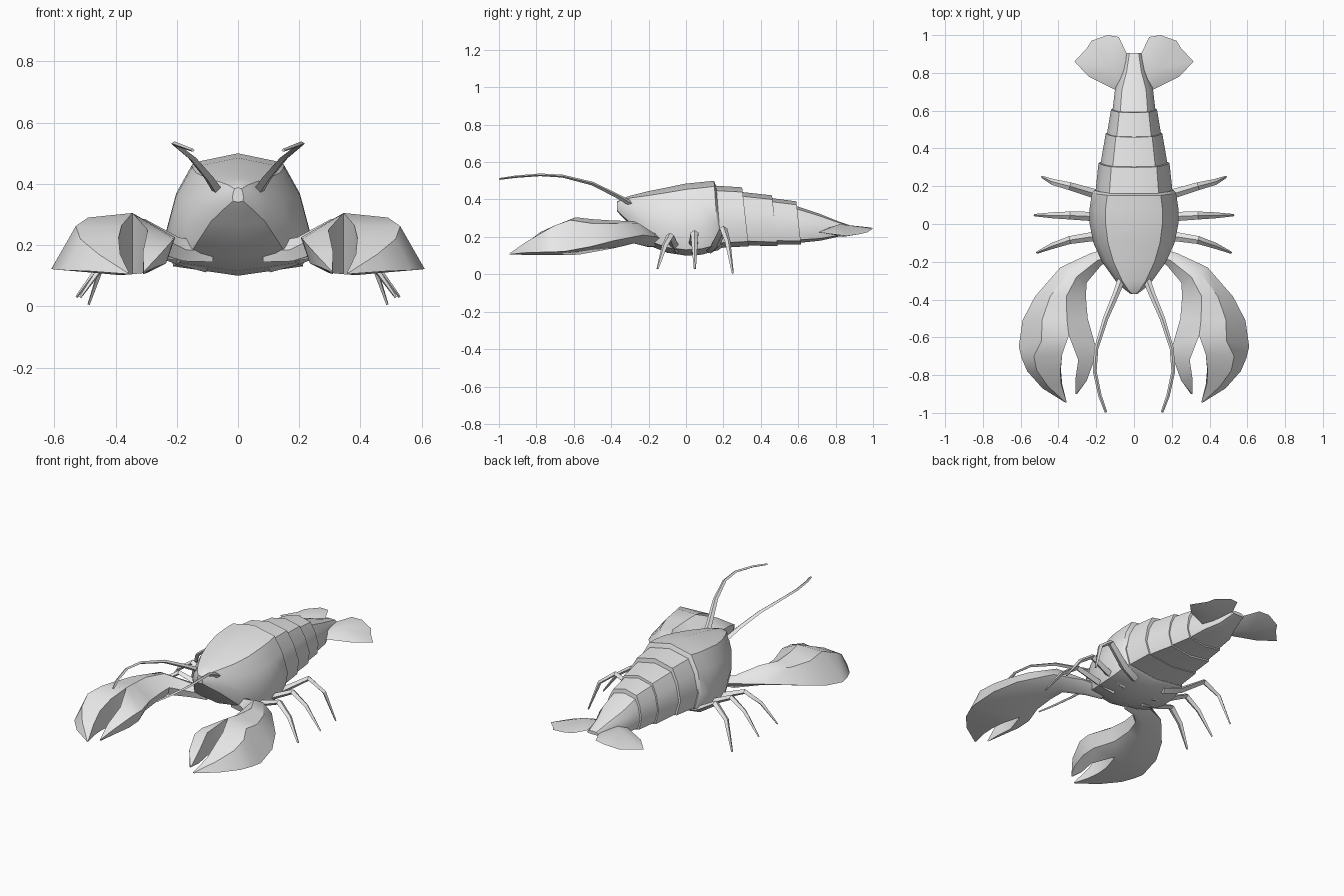
import bpy, bmesh, math
from mathutils import Vector

if "Cube" in bpy.data.objects:
    bpy.data.objects.remove(bpy.data.objects["Cube"])

grey = bpy.data.materials.new("shell_grey")
grey.diffuse_color = (0.8, 0.8, 0.8, 1)
grey.use_nodes = True
grey.node_tree.nodes["Principled BSDF"].inputs["Base Color"].default_value = grey.diffuse_color


def finish(bm, name, mirror=False, angle=35):
    """Turn a bmesh into a shaded object, optionally mirrored across x."""
    bmesh.ops.remove_doubles(bm, verts=bm.verts, dist=0.0005)
    bmesh.ops.recalc_face_normals(bm, faces=bm.faces)
    me = bpy.data.meshes.new(name)
    bm.to_mesh(me)
    bm.free()
    me.materials.append(grey)
    me.shade_smooth()
    me.set_sharp_from_angle(angle=math.radians(angle))
    ob = bpy.data.objects.new(name, me)
    bpy.context.collection.objects.link(ob)
    if mirror:
        ob.modifiers.new("mirror", 'MIRROR').use_axis[0] = True
    return ob


def loft(bm, rings, cap_start=True, cap_end=True):
    """Skin closed rings that all have the same number of points."""
    vs = [[bm.verts.new(p) for p in r] for r in rings]
    n = len(rings[0])
    for a, b in zip(vs, vs[1:]):
        for i in range(n):
            j = (i + 1) % n
            bm.faces.new((a[i], a[j], b[j], b[i]))
    if cap_start:
        bm.faces.new(vs[0])
    if cap_end:
        bm.faces.new(vs[-1])


# Body cross-section: half-width fraction, height fraction
HALF = [(0, 1), (.64, .92), (.86, .68), (1, .36), (.9, .08), (0, 0)]
SECTION = HALF + [(-x, z) for x, z in HALF[-2:0:-1]]


def shell(name, stations):
    """Shell part from stations (y, half width, top, bottom, backward lean)."""
    bm = bmesh.new()
    loft(bm, [[(x * w, y + lean * (1 - z), zb + z * (zt - zb)) for x, z in SECTION]
              for y, w, zt, zb, lean in stations])
    return finish(bm, name)


shell("carapace", [
    (-.37, .018, .388, .34, 0), (-.345, .052, .405, .31, 0), (-.30, .098, .42, .265, 0),
    (-.2, .17, .445, .155, 0), (-.1, .215, .465, .115, 0), (0, .235, .485, .10, 0),
    (.08, .235, .493, .105, .005), (.15, .222, .50, .13, .025), (.162, .21, .47, .14, .025)])

# Overlapping tail plates
shell("tail_plate_1", [(.14, .206, .475, .14, .02), (.30, .188, .465, .15, .035)])
shell("tail_plate_2", [(.28, .180, .442, .155, .035), (.46, .150, .422, .15, .03)])
shell("tail_plate_3", [(.44, .146, .41, .16, .03), (.59, .122, .39, .16, .025)])
shell("tail_end", [(.57, .116, .372, .167, .025), (.71, .10, .325, .18, .01),
                   (.81, .06, .285, .20, 0), (.905, .038, .252, .232, 0)])

# Tail fan: outline closed by a raised and a lowered centre point
bm = bmesh.new()
outline = [bm.verts.new(p) for p in [
    (.05, .74, .24), (.10, .71, .225), (.24, .78, .215), (.315, .86, .205), (.25, .93, .215),
    (.225, .97, .225), (.14, 1.0, .245), (.08, .99, .25), (.04, .905, .245)]]
for apex in [(.12, .82, .268), (.13, .84, .20)]:
    c = bm.verts.new(apex)
    for i, v in enumerate(outline):
        bm.faces.new((v, outline[(i + 1) % len(outline)], c))
finish(bm, "tail_fan", mirror=True)


# Claw: arm and palm sections between an outer and an inner edge
def palm_ring(xo, yo, xi, yi, z_out, z_top, z_bot, z_in, ridge=.62):
    def at(t, z):
        return (xo + (xi - xo) * t, yo + (yi - yo) * t, z)
    return [at(0, z_out), at(.3, z_out + (z_top - z_out) * .85), at(ridge, z_top),
            at(1, z_in), at(.9, (z_in + z_bot) / 2 - .02), at(ridge, z_bot)]


split = [(.61, -.65, .122), (.49, -.62, .29), (.345, -.59, .305),
         (.205, -.64, .225), (.235, -.63, .145), (.345, -.575, .105)]
bm = bmesh.new()
loft(bm, [palm_ring(.10, -.12, .08, -.19, .18, .21, .15, .18),
          palm_ring(.23, -.155, .17, -.215, .20, .225, .15, .185),
          palm_ring(.39, -.23, .25, -.31, .21, .285, .165, .225),
          palm_ring(.525, -.385, .255, -.38, .18, .287, .14, .22),
          palm_ring(.59, -.51, .245, -.50, .148, .295, .118, .22, .68),
          split], cap_end=False)


def tip(x, y, z):
    return [(x + a, y, z + b) for a, b in [(.004, 0), (.002, .004), (-.004, .004), (-.004, 0)]]


# Large outer finger and smaller thumb continue from the split palm
loft(bm, [[split[i] for i in (0, 1, 2, 5)],
          [(.595, -.71, .12), (.53, -.70, .262), (.38, -.69, .265), (.38, -.69, .102)],
          [(.565, -.78, .118), (.515, -.775, .22), (.39, -.78, .225), (.387, -.77, .102)],
          [(.485, -.87, .115), (.455, -.86, .17), (.385, -.85, .17), (.38, -.85, .104)],
          tip(.36, -.945, .106)], cap_start=False)
loft(bm, [[split[i] for i in (2, 3, 4, 5)],
          [(.295, -.72, .25), (.21, -.72, .22), (.235, -.72, .14), (.295, -.72, .11)],
          [(.31, -.82, .18), (.25, -.83, .175), (.265, -.83, .13), (.31, -.82, .105)],
          tip(.305, -.90, .11)], cap_start=False)
finish(bm, "claw", mirror=True)


def limb(name, path, radii):
    """Four-sided tapering limb along a path, with sideways/vertical radii."""
    pts = [Vector(p) for p in path]
    rings = []
    for i, (p, r) in enumerate(zip(pts, radii)):
        t = (pts[min(i + 1, len(pts) - 1)] - pts[max(i - 1, 0)]).normalized()
        side = t.cross(Vector((0, 0, 1))).normalized()
        up = side.cross(t)
        rings.append([p + side * r, p + up * r * .7, p - side * r, p - up * r * .7])
    bm = bmesh.new()
    loft(bm, rings)
    finish(bm, name, mirror=True, angle=30)


# Three walking legs on each side: root y, knee y, tip (x, y, z), knee height
legs = [("back_leg", .13, .20, (.488, .25, .006), .245),
        ("middle_leg", .035, .045, (.528, .047, .03), .222),
        ("front_leg", -.05, -.085, (.515, -.152, .03), .208)]
for name, y0, y1, foot, knee in legs:
    limb(name, [(.10, y0, .13), (.20, y0 + (y1 - y0) * .4, .155), (.34, y1, knee),
                (.43, y1 + (foot[1] - y1) * .45, knee * .72), foot],
         [.028, .025, .021, .016, .006])

# Swept feelers
limb("antenna", [(.065, -.29, .375), (.095, -.37, .42), (.15, -.50, .485), (.20, -.66, .525),
                 (.208, -.78, .532), (.18, -.91, .522), (.148, -.997, .51)],
     [.02, .017, .014, .011, .010, .009, .007])
